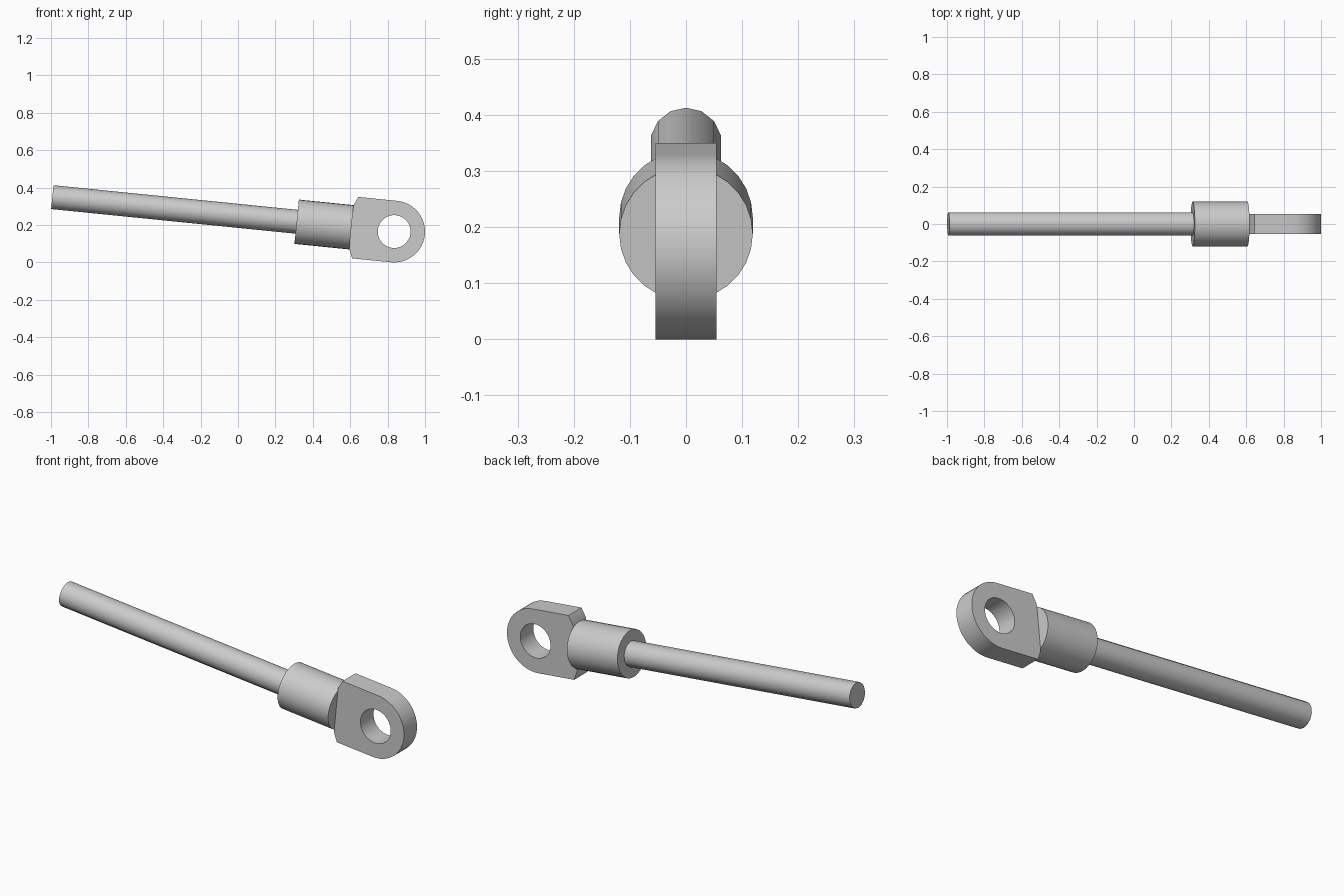
import bpy
import bmesh
from math import sin, cos, pi, radians
from mathutils import Matrix

cube = bpy.data.objects.get("Cube")
if cube:
    bpy.data.objects.remove(cube, do_unlink=True)

steel = bpy.data.materials.new("light_grey_steel")
steel.use_nodes = True
steel.diffuse_color = (0.6, 0.6, 0.6, 1)
steel.node_tree.nodes["Principled BSDF"].inputs["Base Color"].default_value = (0.6, 0.6, 0.6, 1)

# The whole bolt tilts about the centre of its eye
EYE_R, HOLE_R, HALF_THICK = 0.165, 0.088, 0.054
COLLAR_R, COLLAR_END = 0.119, -0.23
TILT = Matrix.Translation((0.835, 0, EYE_R)) @ Matrix.Rotation(radians(5.75), 4, "Y")


def add_part(name, bm):
    bmesh.ops.remove_doubles(bm, verts=bm.verts, dist=1e-5)
    bmesh.ops.recalc_face_normals(bm, faces=bm.faces)
    bm.transform(TILT)
    mesh = bpy.data.meshes.new(name)
    bm.to_mesh(mesh)
    bm.free()
    mesh.materials.append(steel)
    obj = bpy.data.objects.new(name, mesh)
    bpy.context.collection.objects.link(obj)
    bpy.ops.object.select_all(action="DESELECT")
    obj.select_set(True)
    bpy.context.view_layer.objects.active = obj
    bpy.ops.object.shade_smooth_by_angle(angle=radians(35))
    return obj


def add_cylinder(name, start, end, radius, sides):
    bm = bmesh.new()
    place = (Matrix.Translation(((start + end) / 2, 0, 0))
             @ Matrix.Rotation(pi / 2, 4, "Y") @ Matrix.Rotation(pi / 2, 4, "Z"))
    bmesh.ops.create_cone(bm, cap_ends=True, segments=sides, radius1=radius,
                          radius2=radius, depth=end - start, matrix=place)
    return add_part(name, bm)


def arc(radius, start, end, steps):
    angles = [start + (end - start) * i / steps for i in range(steps + 1)]
    return [(radius * cos(a), radius * sin(a)) for a in angles]


# Rod and collar
add_cylinder("rod", -1.837, -0.5, 0.064, 14)
add_cylinder("collar", -0.524, COLLAR_END, COLLAR_R, 28)

# Eye plate: rounded end, straight sides and a chamfer down to the collar
outline = arc(EYE_R, -pi / 2, pi / 2, 24)
outline += [(-0.209, EYE_R), (COLLAR_END, COLLAR_R),
            (COLLAR_END, -COLLAR_R), (-0.209, -EYE_R)]
hole = arc(HOLE_R, 0, 2 * pi, 32)[:-1]

bm = bmesh.new()
edges = []
for loop in (outline, hole):
    verts = [bm.verts.new((x, -HALF_THICK, z)) for x, z in loop]
    edges += [bm.edges.new((v, verts[i - 1])) for i, v in enumerate(verts)]
bmesh.ops.triangle_fill(bm, edges=edges, use_beauty=True)
front = list(bm.faces)
result = bmesh.ops.extrude_face_region(bm, geom=front, use_keep_orig=True)
moved = [g for g in result["geom"] if isinstance(g, bmesh.types.BMVert)]
bmesh.ops.translate(bm, verts=moved, vec=(0, 2 * HALF_THICK, 0))
add_part("eye_plate", bm)
